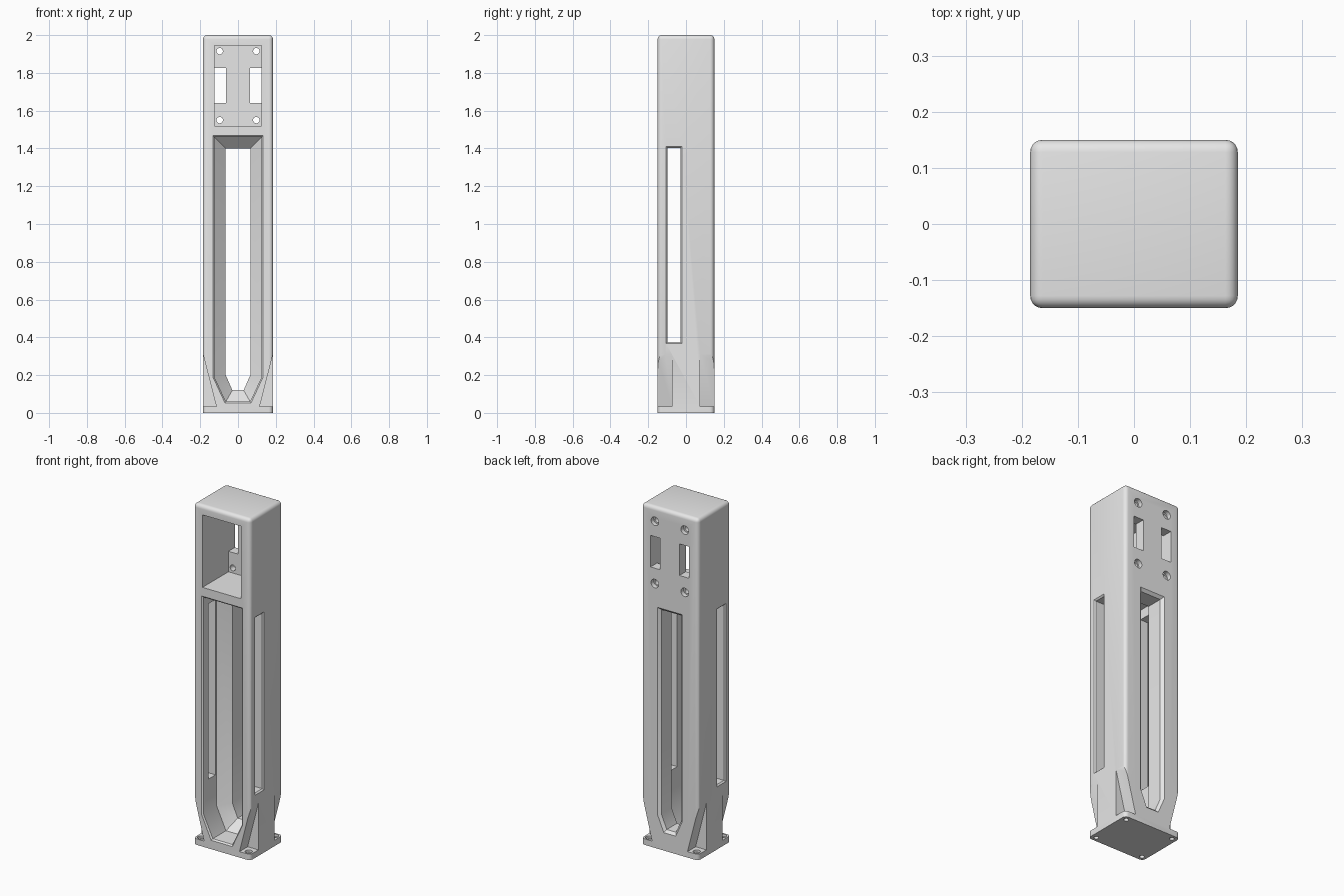
import bpy, bmesh, math

cube = bpy.data.objects.get("Cube")
if cube:
    bpy.data.objects.remove(cube, do_unlink=True)

W, D, H = 0.185, 0.15, 2.0   # half width, half depth, height
PLATE = 0.035                # base plate thickness

grey = bpy.data.materials.new("light grey")
grey.use_nodes = True
grey.diffuse_color = (0.8, 0.8, 0.8, 1)
grey.node_tree.nodes["Principled BSDF"].inputs["Base Color"].default_value = (0.8, 0.8, 0.8, 1)


def add_object(name, bm):
    bmesh.ops.recalc_face_normals(bm, faces=bm.faces)
    mesh = bpy.data.meshes.new(name)
    bm.to_mesh(mesh)
    bm.free()
    mesh.materials.append(grey)
    obj = bpy.data.objects.new(name, mesh)
    bpy.context.collection.objects.link(obj)
    return obj


def loft(name, rings):
    """Closed solid through matching rings of points."""
    bm = bmesh.new()
    loops = [[bm.verts.new(p) for p in ring] for ring in rings]
    n = len(loops[0])
    for a, b in zip(loops, loops[1:]):
        for i in range(n):
            j = (i + 1) % n
            bm.faces.new((a[i], a[j], b[j], b[i]))
    bm.faces.new(loops[0])
    bm.faces.new(loops[-1])
    return add_object(name, bm)


def cut(body, cutter):
    cutter.hide_render = True
    mod = body.modifiers.new("cut", 'BOOLEAN')
    mod.operation = 'DIFFERENCE'
    mod.solver = 'EXACT'
    mod.object = cutter
    bpy.context.view_layer.objects.active = body
    bpy.ops.object.modifier_apply(modifier=mod.name)
    bpy.data.objects.remove(cutter, do_unlink=True)


def box(name, x0, x1, y0, y1, z0, z1):
    return loft(name, [[(x0, y, z0), (x1, y, z0), (x1, y, z1), (x0, y, z1)] for y in (y0, y1)])


def circle(r, n=24):
    return [(r * math.cos(math.tau * i / n), r * math.sin(math.tau * i / n)) for i in range(n)]


# Column with rounded upright and top edges
bm = bmesh.new()
bmesh.ops.create_cube(bm, size=1)
for v in bm.verts:
    v.co = (v.co.x * 2 * W, v.co.y * 2 * D, (v.co.z + 0.5) * H)
edges = [e for e in bm.edges if max(v.co.z for v in e.verts) > H / 2]
bmesh.ops.bevel(bm, geom=edges, offset=0.022, segments=5, profile=0.5, affect='EDGES')
column = add_object("column", bm)


# Long channel: wide at the front, stepping down through a slope to a narrow back
def channel_ring(y, half, top, shoulder, foot, low, grow=0.0):
    h, f = half + grow, foot + grow * 0.6
    t, b = top + grow, low - grow
    return [(x, y, z) for x, z in
            ((-f, b), (f, b), (h, shoulder), (h, t), (-h, t), (-h, shoulder))]


wide = (0.125, 1.46, 0.19, 0.064, 0.06)
narrow = (0.065, 1.40, 0.20, 0.03, 0.12)
cut(column, loft("channel_cutter", [
    channel_ring(-D - 0.01, *wide, 0.018),
    channel_ring(-D + 0.008, *wide),
    channel_ring(-0.02, *wide),
    channel_ring(0.04, *narrow),
    channel_ring(D - 0.015, *narrow),
    channel_ring(D + 0.01, *narrow, 0.025)]))


# Side slots with a small outer chamfer
def slot_ring(x, grow):
    y0, y1, z0, z1 = -0.097 - grow, -0.03 + grow, 0.375 - grow, 1.403 + grow
    return [(x, y0, z0), (x, y1, z0), (x, y1, z1), (x, y0, z1)]


for s in (-1, 1):
    cut(column, loft("slot_cutter", [slot_ring(s * 0.09, 0), slot_ring(s * (W - 0.008), 0),
                                     slot_ring(s * (W + 0.01), 0.018)]))

# Front pocket at the head
cut(column, box("pocket_cutter", -0.125, 0.125, -0.3, 0.09, 1.52, 1.945))

for s in (-1, 1):
    # Two windows through the rear wall of the pocket
    x0, x1 = sorted((s * 0.0625, s * 0.1249))
    cut(column, box("window_cutter", x0, x1, 0.05, 0.3, 1.64, 1.825))
    # Rear screw holes, counterbored from the back
    for z in (1.55, 1.915):
        levels = ((0.05, 0.017), (0.125, 0.017), (0.1251, 0.025), (0.2, 0.025))
        cut(column, loft("screw_cutter", [
            [(s * 0.097 + a, y, z + b) for a, b in circle(r)] for y, r in levels]))

# Sloped corner notches that leave a rib on each side above the base plate
for sx in (-1, 1):
    for sy in (-1, 1):
        outline = ((0.115, PLATE), (0.2, 0.369), (0.3, 0.369), (0.3, PLATE))
        cut(column, loft("notch_cutter", [
            [(sx * x, sy * y, z) for x, z in outline] for y in (0.075, 0.3)]))
        # Base plate bolt holes
        levels = ((-0.1, 0.013), (0.022, 0.013), (0.0221, 0.02), (0.06, 0.02))
        cut(column, loft("bolt_cutter", [
            [(sx * 0.155 + a, sy * 0.121 + b, z) for a, b in circle(r)] for z, r in levels]))

# Smooth the rounded edges, keep the rest crisp
bpy.ops.object.select_all(action='DESELECT')
column.select_set(True)
bpy.context.view_layer.objects.active = column
bpy.ops.object.shade_smooth_by_angle(angle=math.radians(30))
